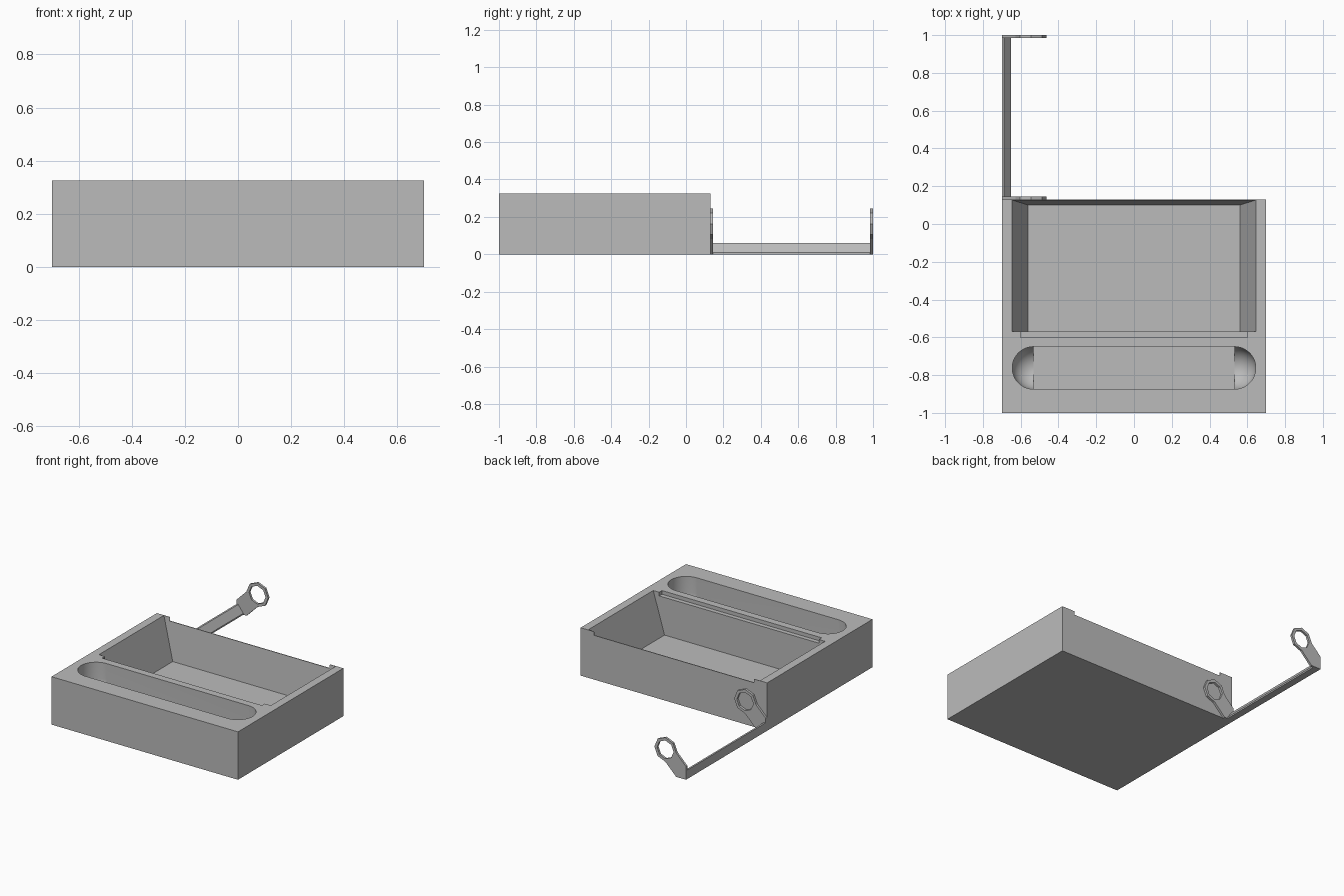
import bpy, bmesh, math
from mathutils import Vector

if "Cube" in bpy.data.objects:
    bpy.data.objects.remove(bpy.data.objects["Cube"])

grey = bpy.data.materials.new("plain grey")
grey.use_nodes = True
COLOUR = (0.5, 0.5, 0.5, 1)
grey.diffuse_color = COLOUR
grey.node_tree.nodes["Principled BSDF"].inputs["Base Color"].default_value = COLOUR


def finish(name, bm):
    bmesh.ops.recalc_face_normals(bm, faces=bm.faces)
    mesh = bpy.data.meshes.new(name)
    bm.to_mesh(mesh)
    bm.free()
    mesh.materials.append(grey)
    obj = bpy.data.objects.new(name, mesh)
    bpy.context.collection.objects.link(obj)
    return obj


def frustum(name, low, high):
    """Block between two rectangles, each given as x0, x1, y0, y1, z."""
    bm = bmesh.new()
    rings = []
    for x0, x1, y0, y1, z in (low, high):
        rings.append([bm.verts.new((x, y, z)) for x, y in
                      ((x0, y0), (x1, y0), (x1, y1), (x0, y1))])
    for ring in rings:
        bm.faces.new(ring)
    for i in range(4):
        j = (i + 1) % 4
        bm.faces.new((rings[0][i], rings[0][j], rings[1][j], rings[1][i]))
    return finish(name, bm)


def block(name, x0, x1, y0, y1, z0, z1):
    return frustum(name, (x0, x1, y0, y1, z0), (x0, x1, y0, y1, z1))


def round_end(name, x, y, z, r, top, steps=12, sides=48):
    """Upright cylinder with a hemispherical bottom."""
    bm = bmesh.new()
    arc = [(r * math.sin(a), z - r * math.cos(a))
           for a in (i * math.pi / 2 / steps for i in range(steps + 1))]
    pts = [(0, z - r)] + arc[1:] + [(r, top), (0, top)]
    verts = [bm.verts.new((p, 0, h)) for p, h in pts]
    edges = [bm.edges.new(pair) for pair in zip(verts, verts[1:])]
    bmesh.ops.spin(bm, geom=verts + edges, cent=(0, 0, 0), axis=(0, 0, 1),
                   angle=math.tau, steps=sides)
    bmesh.ops.remove_doubles(bm, verts=bm.verts, dist=0.0001)
    bmesh.ops.translate(bm, verts=bm.verts, vec=(x, y, 0))
    return finish(name, bm)


def extrude_xz(name, outline, y0, y1):
    """Prism along y from an outline in x and z."""
    bm = bmesh.new()
    face = bm.faces.new([bm.verts.new((x, y0, z)) for x, z in outline])
    out = bmesh.ops.extrude_face_region(bm, geom=[face])["geom"]
    bmesh.ops.translate(bm, vec=(0, y1 - y0, 0),
                        verts=[v for v in out if isinstance(v, bmesh.types.BMVert)])
    return finish(name, bm)


def cut(obj, cutters):
    """Subtract the cutters, then discard them."""
    for c in cutters:
        c.hide_render = True
        m = obj.modifiers.new(c.name, 'BOOLEAN')
        m.operation, m.solver, m.object = 'DIFFERENCE', 'EXACT', c
    graph = bpy.context.evaluated_depsgraph_get()
    mesh = bpy.data.meshes.new_from_object(obj.evaluated_get(graph))
    obj.modifiers.clear()
    obj.data = mesh
    for c in cutters:
        bpy.data.objects.remove(c)


def smooth(obj):
    bpy.ops.object.select_all(action='DESELECT')
    obj.select_set(True)
    bpy.context.view_layer.objects.active = obj
    bpy.ops.object.shade_smooth_by_angle(angle=math.radians(30))


# Tray body with a tapered bin, a lid rebate and a round-ended trough
HEIGHT, BACK = 0.325, 0.13
TROUGH_Y, TROUGH_R, TROUGH_X = -0.762, 0.1125, 0.532
tray = block("tray_body", -0.7, 0.7, -1, BACK, 0, HEIGHT)
cutters = [
    frustum("bin_cutter", (-0.56, 0.56, -0.57, 0.10, 0.045),
            (-0.651, 0.651, -0.57, 0.129, 0.345)),
    block("rebate_cutter", -0.6, 0.6, -0.6, 0.2, 0.3, 0.4),
    block("trough_cutter", -TROUGH_X, TROUGH_X, TROUGH_Y - TROUGH_R,
          TROUGH_Y + TROUGH_R, 0.1, 0.4),
]
for side in (-1, 1):
    cutters.append(round_end("trough_end_cutter", side * TROUGH_X, TROUGH_Y,
                             0.215, TROUGH_R, 0.4))
cut(tray, cutters)
smooth(tray)

# Handle bar with a sloping inner face
X0 = -0.7
PLATE = 0.015
bar = [(0, 0), (0.05, 0), (0.05, 0.01), (0.012, 0.06), (0, 0.06)]
extrude_xz("handle_bar", [(X0 + x, z) for x, z in bar], BACK + PLATE, 1 - PLATE)

# End plates: diagonal arm carrying an eight-sided ring
centre = Vector((-0.545, 0.163))
RING, HOLE = 0.082, 0.062


def octagon(r, count=8):
    return [centre + r * Vector((math.cos(a), math.sin(a)))
            for a in (i * math.tau / 8 for i in range(count))]


ring = octagon(RING)
arm_rise = ring[4].y - (ring[4].x - X0)
arm_run = ring[6].x - X0 - ring[6].y
plate = ring[:5] + [(X0, arm_rise), (X0, 0), (X0 + arm_run, 0)] + ring[6:]
for name, y in (("front_end_plate", BACK), ("back_end_plate", 1 - PLATE)):
    end = extrude_xz(name, plate, y, y + PLATE)
    cut(end, [extrude_xz("hole_cutter", octagon(HOLE), y - 0.1, y + 0.1)])
